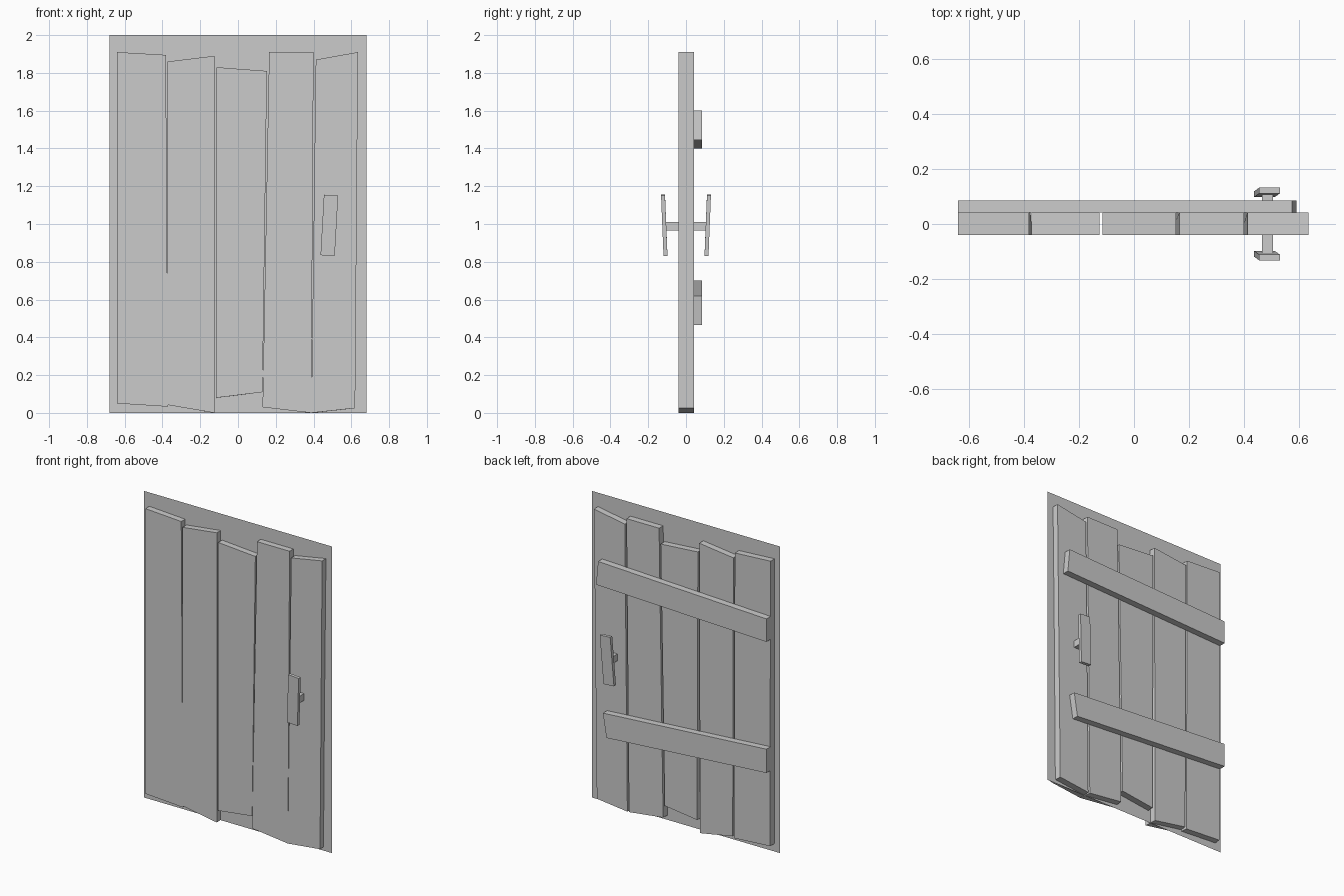
import bpy

if "Cube" in bpy.data.objects:
    bpy.data.objects.remove(bpy.data.objects["Cube"])


def slab(name, front, back):
    """Eight-cornered solid from a front and a back quad of (x, y, z) points."""
    verts = front + back
    faces = [(0, 1, 2, 3), (7, 6, 5, 4)]
    for i in range(4):
        j = (i + 1) % 4
        faces.append((j, i, i + 4, j + 4))
    mesh = bpy.data.meshes.new(name)
    mesh.from_pydata(verts, [], faces)
    mesh.update()
    obj = bpy.data.objects.new(name, mesh)
    bpy.context.collection.objects.link(obj)
    return obj


def board(name, quad, y0, y1, inset=0.0):
    """Board from an (x, z) outline: bottom left, bottom right, top right, top left."""
    front = [(x, y0, z) for x, z in quad]
    shift = (inset, -inset, 0, 0)
    back = [(x + d, y1, z) for (x, z), d in zip(quad, shift)]
    return slab(name, front, back)


# Thin backing sheet in the middle of the door
bpy.ops.mesh.primitive_plane_add(size=1, location=(0, 0, 1), rotation=(1.5707963, 0, 0))
sheet = bpy.context.object
sheet.name = "backing_sheet"
sheet.scale = (1.36, 2, 1)

# Five uneven planks, slightly narrower at the lower back
planks = [
    [(-0.64, 0.05), (-0.37, 0.033), (-0.382, 1.895), (-0.64, 1.91)],
    [(-0.372, 0.042), (-0.125, 0.0), (-0.125, 1.89), (-0.372, 1.86)],
    [(-0.115, 0.08), (0.13, 0.11), (0.153, 1.81), (-0.115, 1.83)],
    [(0.13, 0.03), (0.388, 0.0), (0.40, 1.91), (0.165, 1.91)],
    [(0.388, 0.0), (0.62, 0.025), (0.635, 1.91), (0.412, 1.87)],
]
for i, quad in enumerate(planks):
    board(f"plank_{i + 1}", quad, -0.04, 0.042, 0.006)

# Crooked battens across the back
board("upper_batten", [(-0.64, 1.40), (0.59, 1.445), (0.575, 1.60), (-0.64, 1.55)], 0.042, 0.085)
board("lower_batten", [(-0.64, 0.545), (0.515, 0.465), (0.54, 0.62), (-0.64, 0.70)], 0.042, 0.085)

# Leaning handle plates, mirrored front and back
plate = [(0.437, 0.835), (0.512, 0.83), (0.53, 1.15), (0.455, 1.155)]
outer = (-0.119, -0.119, -0.132, -0.132)
inner = (-0.098, -0.098, -0.111, -0.111)
for name, s in (("front_handle", 1), ("back_handle", -1)):
    out = [(x, s * y, z) for (x, z), y in zip(plate, outer)]
    inn = [(x, s * y, z) for (x, z), y in zip(plate, inner)]
    slab(name, out, inn) if s == 1 else slab(name, inn, out)

# Peg joining the two handles through the door
board("handle_peg", [(0.465, 0.965), (0.505, 0.965), (0.505, 1.01), (0.465, 1.01)], -0.11, 0.11)
